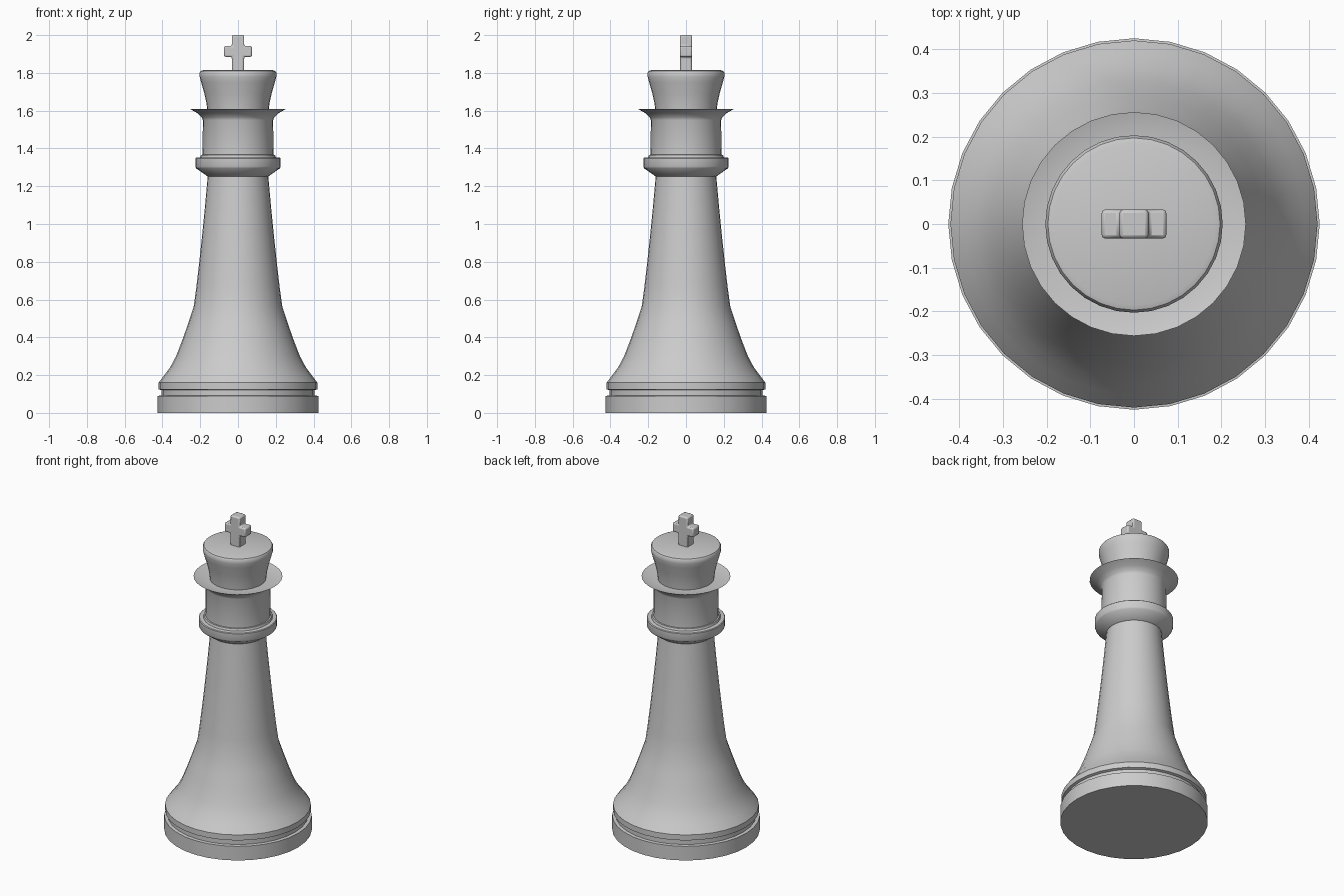
import bpy, bmesh, math

if "Cube" in bpy.data.objects:
    bpy.data.objects.remove(bpy.data.objects["Cube"])

SIDES = 32


def finish(bm, name, angle):
    bmesh.ops.recalc_face_normals(bm, faces=bm.faces)
    mesh = bpy.data.meshes.new(name)
    bm.to_mesh(mesh)
    bm.free()
    obj = bpy.data.objects.new(name, mesh)
    bpy.context.collection.objects.link(obj)
    bpy.ops.object.select_all(action='DESELECT')
    bpy.context.view_layer.objects.active = obj
    obj.select_set(True)
    bpy.ops.object.shade_smooth_by_angle(angle=math.radians(angle))
    return obj


def lathe(name, profile, angle=35):
    """Revolve (radius, height) points around z and cap both ends."""
    bm = bmesh.new()
    rings = []
    for r, z in profile:
        rings.append([bm.verts.new((r * math.cos(2 * math.pi * i / SIDES),
                                    r * math.sin(2 * math.pi * i / SIDES), z))
                      for i in range(SIDES)])
    for a, b in zip(rings, rings[1:]):
        for i in range(SIDES):
            j = (i + 1) % SIDES
            bm.faces.new((a[i], a[j], b[j], b[i]))
    bm.faces.new(rings[0][::-1])
    bm.faces.new(rings[-1])
    return finish(bm, name, angle)


# Foot with groove, flared skirt and tapering stem
lathe("base_and_stem", [
    (0.425, 0.0), (0.425, 0.09), (0.405, 0.092), (0.405, 0.12),
    (0.42, 0.125), (0.42, 0.16), (0.39, 0.20), (0.36, 0.24),
    (0.328, 0.30), (0.295, 0.385), (0.265, 0.47), (0.235, 0.56),
    (0.22, 0.67), (0.205, 0.80), (0.191, 0.93), (0.175, 1.09), (0.16, 1.255)])

# Ring between stem and neck
lathe("collar", [
    (0.155, 1.25), (0.165, 1.255), (0.222, 1.295), (0.226, 1.305),
    (0.226, 1.347), (0.222, 1.351), (0.20, 1.353), (0.196, 1.366),
    (0.18, 1.368)])

# Neck, dished flange and flaring head
lathe("neck_and_head", [
    (0.188, 1.36), (0.186, 1.55), (0.192, 1.565), (0.215, 1.587), (0.256, 1.61),
    (0.21, 1.597), (0.162, 1.597), (0.167, 1.64), (0.178, 1.69),
    (0.195, 1.75), (0.203, 1.78), (0.203, 1.80), (0.197, 1.81), (0.185, 1.814)])

# Cross on top: extruded outline with rounded edges
w, a, z0, z1, z2, z3 = 0.033, 0.074, 1.80, 1.885, 1.942, 2.0
half = [(w, z0), (w, z1), (a, z1), (a, z2), (w, z2), (w, z3)]
outline = half + [(-x, z) for x, z in reversed(half)]
bm = bmesh.new()
face = bm.faces.new([bm.verts.new((x, -w, z)) for x, z in outline])
ext = bmesh.ops.extrude_face_region(bm, geom=[face])
bmesh.ops.translate(bm, vec=(0, 2 * w, 0),
                    verts=[v for v in ext["geom"] if isinstance(v, bmesh.types.BMVert)])
cross = finish(bm, "top_cross", 50)
bevel = cross.modifiers.new("rounded_edges", 'BEVEL')
bevel.width = 0.008
bevel.segments = 2
